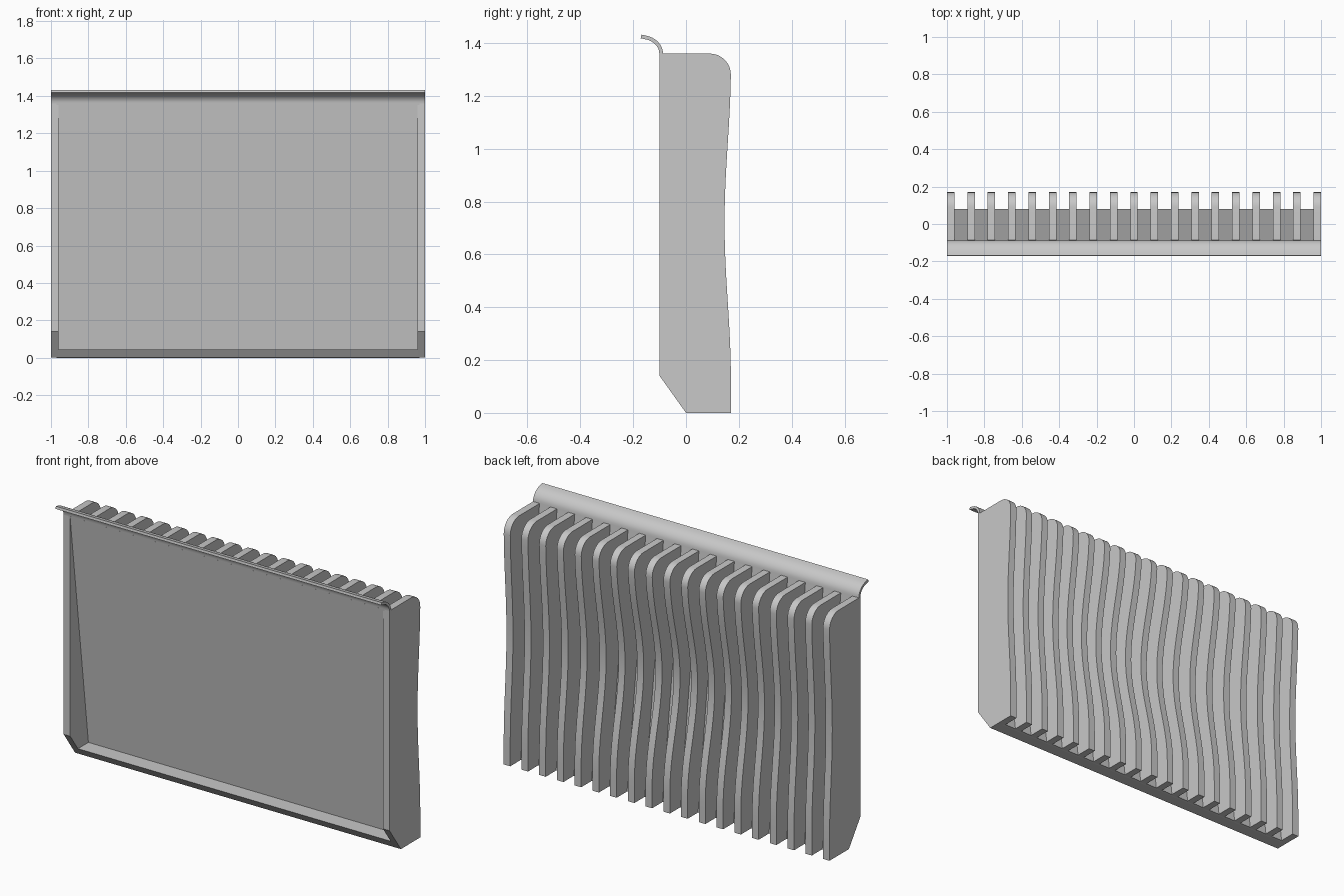
import bpy, bmesh, math
from mathutils import Vector

cube = bpy.data.objects.get("Cube")
if cube:
    bpy.data.objects.remove(cube, do_unlink=True)

grey = bpy.data.materials.new("light_grey")
grey.use_nodes = True
grey.diffuse_color = (0.58, 0.58, 0.58, 1)
grey.node_tree.nodes["Principled BSDF"].inputs["Base Color"].default_value = grey.diffuse_color

FINS, FIN_W, TOP = 19, 0.04, 1.36


def extrude_profile(name, profile, x0, x1):
    """Extrude a closed (y, z) outline along x."""
    bm = bmesh.new()
    face = bm.faces.new([bm.verts.new((x0, y, z)) for y, z in profile])
    geom = bmesh.ops.extrude_face_region(bm, geom=[face])["geom"]
    moved = [v for v in geom if isinstance(v, bmesh.types.BMVert)]
    bmesh.ops.translate(bm, vec=(x1 - x0, 0, 0), verts=moved)
    bmesh.ops.recalc_face_normals(bm, faces=bm.faces)
    mesh = bpy.data.meshes.new(name)
    bm.to_mesh(mesh)
    bm.free()
    mesh.materials.append(grey)
    obj = bpy.data.objects.new(name, mesh)
    bpy.context.scene.collection.objects.link(obj)
    bpy.ops.object.select_all(action="DESELECT")
    obj.select_set(True)
    bpy.context.view_layer.objects.active = obj
    bpy.ops.object.shade_smooth_by_angle(angle=math.radians(30))
    return obj


def back_edge(x):
    """Rear edge of a fin, bottom to top: hollowed most near mid width, rounded on top."""
    depth = 0.024 + 0.065 * math.cos(x * math.pi / 2) ** 2
    pts = []
    for i in range(33):
        z = 1.28 * i / 32
        t = max(-1, min(1, (z - 0.72) / 0.6))
        pts.append((0.17 - depth * (1 + math.cos(math.pi * t)) / 2, z))
    for i in range(1, 9):
        a = i / 8 * math.pi / 2
        pts.append((0.09 + 0.08 * math.cos(a), 1.28 + 0.08 * math.sin(a)))
    return pts


# Upright fins; the two end ones are full side walls with a chamfered foot
for i in range(FINS):
    x = -0.98 + 1.96 * i / (FINS - 1)
    if i in (0, FINS - 1):
        front, name = [(-0.10, TOP), (-0.10, 0.14), (0, 0)], "side_wall"
    else:
        front, name = [(-0.085, TOP), (0.072, 0)], "fin"
    extrude_profile(name, back_edge(x) + front, x - FIN_W / 2, x + FIN_W / 2)

# Sloping sheet that runs up into an outward curled lip
path = [Vector(p) for p in ((0.072, 0), (-0.087, 1.30), (-0.094, TOP))]
for i in range(1, 9):
    a = i / 8 * math.radians(80)
    path.append(Vector((-0.17 + 0.076 * math.cos(a), TOP + 0.063 * math.sin(a))))
path.append(Vector((-0.17, 1.425)))


def offset(points, d):
    out = []
    for i, p in enumerate(points):
        t = (points[min(i + 1, len(points) - 1)] - points[max(i - 1, 0)]).normalized()
        out.append(p + Vector((t.y, -t.x)) * d)
    return out


def ribbon(points):
    return offset(points, 0.007) + offset(points, -0.007)[::-1]


sheet = [p.copy() for p in path[:3]]
extrude_profile("sloping_sheet", ribbon(sheet), -0.97, 0.97)
extrude_profile("curled_lip", ribbon(path[2:]), -1, 1)

# Bottom sill closing the tray between the side walls
extrude_profile("bottom_sill", [(0, 0), (0.079, 0), (0.07, 0.045), (-0.032, 0.045)], -0.97, 0.97)
